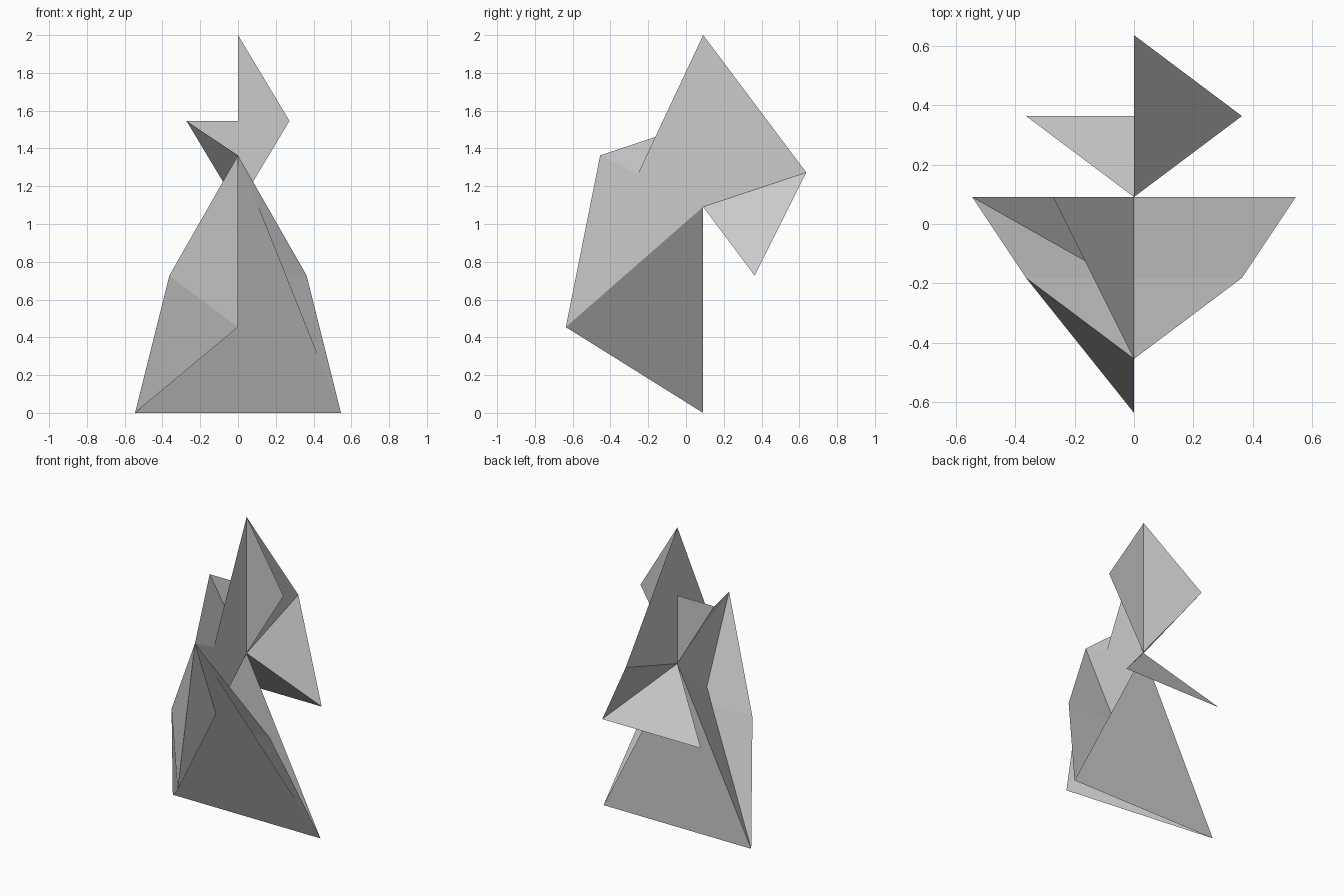
import bpy
import bmesh

if "Cube" in bpy.data.objects:
    bpy.data.objects.remove(bpy.data.objects["Cube"])

U = 1 / 11  # paper grid unit

# Fold points, in grid units
TIP, BACK, KNOT = (0, 1, 22), (0, 7, 14), (0, 1, 12)
CHEST, PROW, CROSS = (0, -5, 15), (0, -7, 5), (0, -2.81, 13.9)
TOP_MID = (0, 1, 17)


def pair(x, y, z):
    """Left and right copies of a fold point."""
    return (-x, y, z), (x, y, z)


FOOT_L, FOOT_R = pair(6, 1, 0)
HIP_L, HIP_R = pair(4, -2, 8)
TAIL_L, TAIL_R = pair(4, 4, 8)
WING_L, WING_R = pair(3, 1, 17)


def sheet(name, *faces):
    """Folded paper sheet made from flat faces that share fold points."""
    bm = bmesh.new()
    for face in faces:
        bm.faces.new([bm.verts.new([c * U for c in p]) for p in face])
    bmesh.ops.remove_doubles(bm, verts=bm.verts, dist=1e-4)
    mesh = bpy.data.meshes.new(name)
    bm.to_mesh(mesh)
    bm.free()
    bpy.context.collection.objects.link(bpy.data.objects.new(name, mesh))


# Upright sheet on the centre plane
sheet("centre_panel", (TIP, CROSS, KNOT, BACK), (CHEST, PROW, KNOT))

# Skirt: flat front layer, bent layer just behind it, and the upright back
sheet("skirt_front", (CHEST, FOOT_L, FOOT_R))
sheet("skirt_bent_layer", (CHEST, HIP_L, HIP_R),
      (HIP_L, FOOT_L, FOOT_R, HIP_R))
sheet("skirt_back", (KNOT, FOOT_R, FOOT_L))

# Left pocket reaching forward to the prow
sheet("side_pocket", (CHEST, HIP_L, PROW), (HIP_L, FOOT_L, PROW),
      (PROW, FOOT_L, KNOT))

# Upper flaps
sheet("right_flap", (TIP, KNOT, WING_R))
sheet("left_flap", (TOP_MID, WING_L, KNOT), (WING_L, CHEST, KNOT))

# Hanging rear flap
sheet("rear_flap", (BACK, KNOT, TAIL_R), (KNOT, TAIL_L, TAIL_R))
